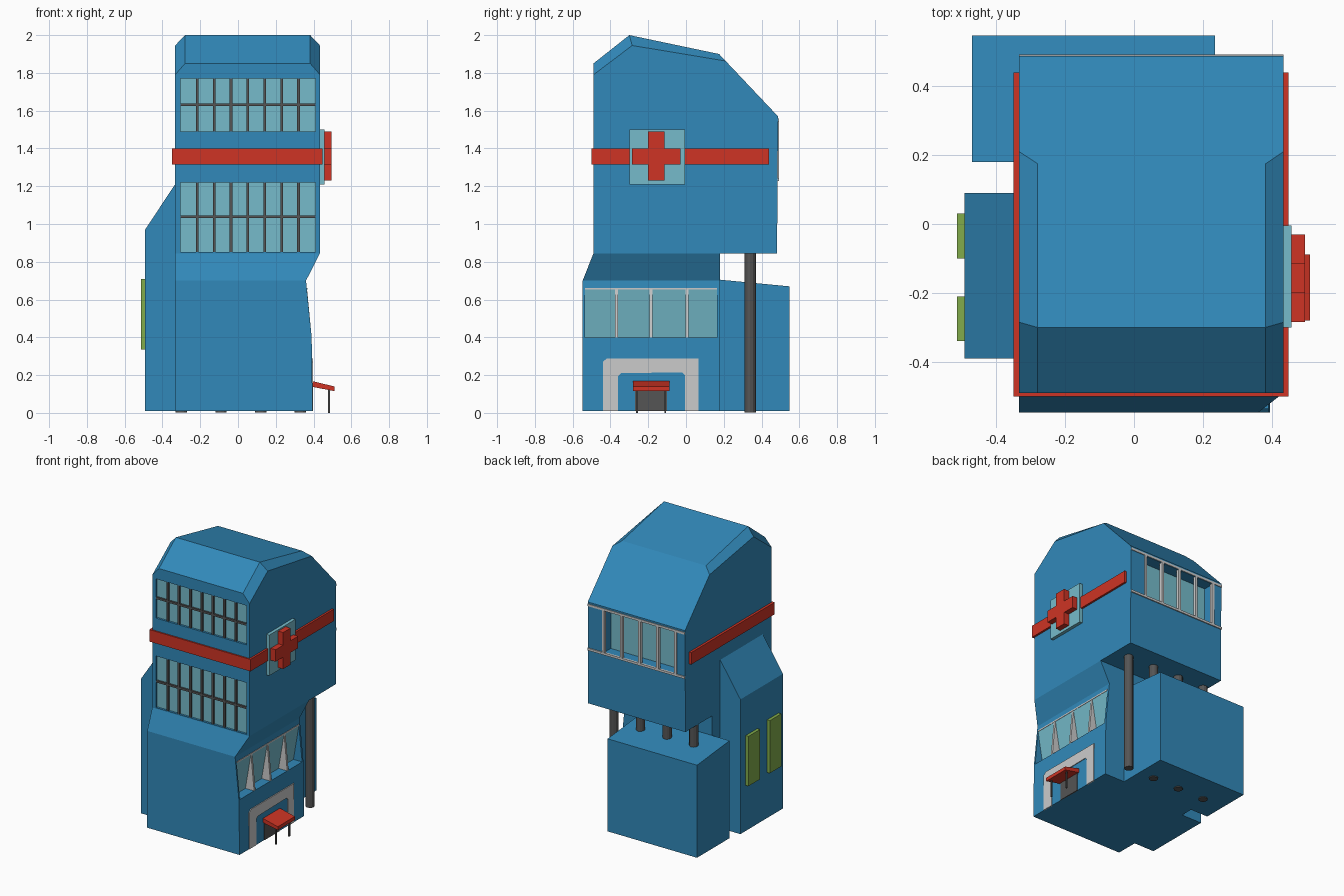
import bpy, bmesh, math

if "Cube" in bpy.data.objects:
    bpy.data.objects.remove(bpy.data.objects["Cube"])


def mat(name, r, g, b):
    m = bpy.data.materials.new(name)
    m.diffuse_color = (r, g, b, 1)
    m.use_nodes = True
    m.node_tree.nodes["Principled BSDF"].inputs["Base Color"].default_value = m.diffuse_color
    return m


BLUE = mat("wall_blue", 0.031, 0.25, 0.49)
RED = mat("red", 0.62, 0.034, 0.018)
GLASS = mat("window_teal", 0.18, 0.50, 0.60)
PALE = mat("pale_grey", 0.60, 0.60, 0.60)
DARK = mat("dark_grey", 0.09, 0.09, 0.09)
GREEN = mat("sign_green", 0.22, 0.41, 0.07)


def loft(name, rings, m):
    """Solid skinned through rings of equal point count, with capped ends."""
    bm = bmesh.new()
    vs = [[bm.verts.new(p) for p in ring] for ring in rings]
    n = len(rings[0])
    for a, b in zip(vs, vs[1:]):
        for i in range(n):
            j = (i + 1) % n
            bm.faces.new((a[i], a[j], b[j], b[i]))
    bm.faces.new(vs[0])
    bm.faces.new(vs[-1])
    bmesh.ops.recalc_face_normals(bm, faces=bm.faces)
    me = bpy.data.meshes.new(name)
    bm.to_mesh(me)
    bm.free()
    me.materials.append(m)
    ob = bpy.data.objects.new(name, me)
    bpy.context.collection.objects.link(ob)
    return ob


def prism(name, pts, axis, a, b, m):
    """Extrude a 2D profile along x (pts are y,z) or y (pts are x,z)."""
    def put(p, d):
        return (d, p[0], p[1]) if axis == 'x' else (p[0], d, p[1])
    return loft(name, [[put(p, d) for p in pts] for d in (a, b)], m)


def box(name, x0, x1, y0, y1, z0, z1, m):
    return prism(name, [(x0, z0), (x1, z0), (x1, z1), (x0, z1)], 'y', y0, y1, m)


def cut(ob, cutter):
    cutter.hide_render = True
    mod = ob.modifiers.new("cut", 'BOOLEAN')
    mod.operation = 'DIFFERENCE'
    mod.solver = 'EXACT'
    mod.object = cutter
    bpy.context.view_layer.objects.active = ob
    bpy.ops.object.modifier_apply(modifier=mod.name)
    bpy.data.objects.remove(cutter)


# Upper tower: side profile with a bevelled roof edge at both ends
mid = [(-.49, .845), (-.49, 1.85), (-.30, 2.0), (.175, 1.90), (.487, 1.57), (.482, .845)]
end = [(-.49, .845), (-.49, 1.79), (-.285, 1.945), (.21, 1.863), (.487, 1.57), (.482, .845)]
tower = loft("upper_tower", [[(x, y, z) for y, z in prof] for x, prof in
                             ((-.333, end), (-.28, mid), (.382, mid), (.434, end))], BLUE)

# Lower body: flares out, then pinches at the waist under the tower
lower = loft("lower_body", [[(-.333, y0, z), (x1, y0, z), (x1, .18, z), (-.333, .18, z)]
                            for z, x1, y0 in ((.01, .395, -.547), (.40, .39, -.547),
                                              (.70, .36, -.547), (.845, .434, -.49))], BLUE)

# Annexes at the back and on the left
prism("back_annex", [(.18, .01), (.547, .01), (.547, .67), (.18, .705)], 'x', -.47, .235, BLUE)
prism("side_annex", [(-.492, .01), (-.333, .01), (-.333, 1.21), (-.492, .97)], 'y', -.39, .09, BLUE)

# Front windows: recessed glass with dark bars
X0, X1 = -.305, .41
for tag, z0, z1 in (("lower", .852, 1.22), ("upper", 1.49, 1.77)):
    cut(tower, box("cutter", X0, X1, -.6, -.468, z0, z1, BLUE))
    box(tag + "_front_glass", X0, X1, -.475, -.465, z0, z1, GLASS)
    for i in range(1, 8):
        x = X0 + (X1 - X0) * i / 8
        box(tag + "_front_bar", x - .007, x + .007, -.489, -.47, z0, z1, DARK)
    zm = (z0 + z1) / 2 + .002
    box(tag + "_front_rail", X0, X1, -.488, -.47, zm - .007, zm + .007, DARK)

# Back window: deep recess with glass and pale posts
cut(tower, box("cutter", -.26, .31, .40, .6, 1.24, 1.54, BLUE))
box("back_glass", -.26, .31, .397, .405, 1.24, 1.54, GLASS)
for z in (1.235, 1.55):
    box("back_window_rail", -.333, .434, .478, .492, z - .008, z + .008, PALE)
for i in range(5):
    x = -.26 + .57 * i / 4
    box("back_window_post", x - .009, x + .009, .47, .492, 1.235, 1.55, PALE)

# Right-hand window: glass leans inward toward the sill, split by wedge fins
cut(lower, prism("cutter", [(.366, .66), (.32, .40), (.5, .40), (.5, .66)], 'y', -.535, .165, BLUE))
prism("side_glass", [(.360, .66), (.314, .40), (.322, .40), (.366, .66)], 'y', -.535, .165, GLASS)
for y in (-.368, -.185, .005):
    prism("side_window_fin", [(.36, .66), (.318, .40), (.39, .40), (.365, .66)], 'y',
          y - .008, y + .008, PALE)
box("side_window_head", .355, .367, -.535, .165, .652, .662, PALE)

# Columns under the overhang
for x in (-.30, -.09, .12, .33):
    ring = [(x + .03 * math.cos(t * math.pi / 6), .34 + .03 * math.sin(t * math.pi / 6))
            for t in range(12)]
    loft("column", [[(a, b, z) for a, b in ring] for z in (.003, .85)], DARK)

# Red band wrapping the front and both sides
box("band_front", -.35, .448, -.50, -.488, 1.315, 1.40, RED)
box("band_left", -.35, -.331, -.50, .44, 1.315, 1.40, RED)
box("band_right", .432, .448, -.50, .44, 1.315, 1.40, RED)

# Plate with raised cross on the right side
box("cross_plate", .43, .457, -.30, -.005, 1.21, 1.50, GLASS)
c = [(-.285, 1.315), (-.20, 1.315), (-.20, 1.23), (-.115, 1.23), (-.115, 1.315), (-.03, 1.315),
     (-.03, 1.40), (-.115, 1.40), (-.115, 1.49), (-.20, 1.49), (-.20, 1.40), (-.285, 1.40)]
prism("cross", c, 'x', .455, .496, RED)

# Green wall bars on the left annex
for y0, y1, z0, z1 in ((-.34, -.21, .335, .71), (-.10, .03, .335, .69)):
    box("green_wall_bar", -.514, -.49, y0, y1, z0, z1, GREEN)

# Entrance: pale surround, door, canopy and posts
arch = [(-.44, .01), (-.44, .27), (-.42, .288), (.065, .288), (.065, .01), (-.005, .01),
        (-.005, .20), (-.02, .215), (-.345, .21), (-.36, .195), (-.36, .01)]
prism("entrance_surround", arch, 'x', .389, .398, PALE)
box("entrance_door", .389, .398, -.27, -.10, .01, .15, DARK)
prism("canopy", [(.385, .14), (.51, .115), (.51, .14), (.385, .17)], 'y', -.28, -.088, RED)
for y in (-.26, -.11):
    box("canopy_post", .476, .486, y - .005, y + .005, 0, .13, DARK)
